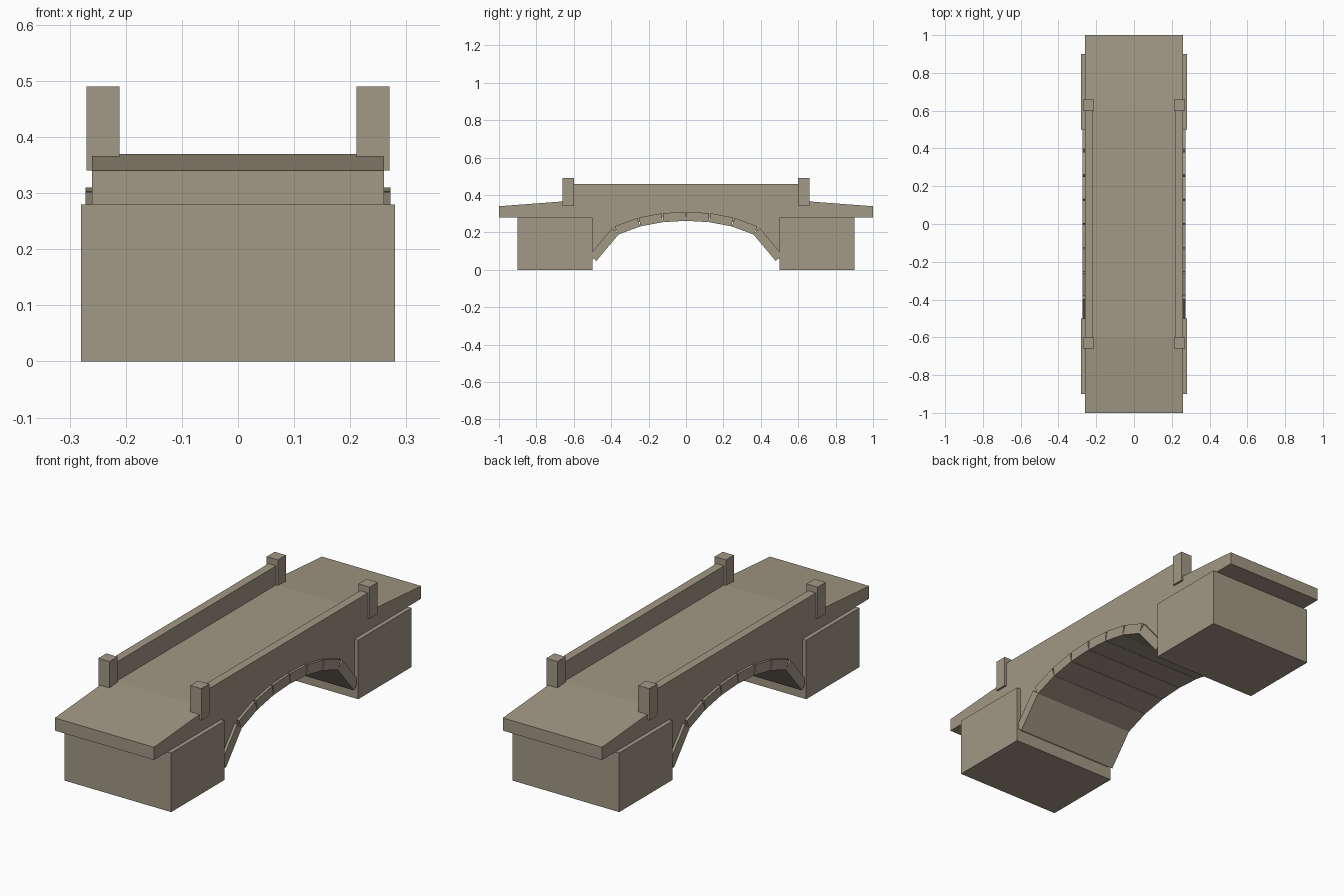
import bpy, bmesh, math
from mathutils import Matrix, Vector

cube = bpy.data.objects.get("Cube")
if cube:
    bpy.data.objects.remove(cube)

# Single weathered stone colour
stone = bpy.data.materials.new("stone")
stone.use_nodes = True
colour = (0.36, 0.315, 0.235, 1)
stone.diffuse_color = colour
stone.node_tree.nodes["Principled BSDF"].inputs["Base Color"].default_value = colour


def add_object(name, bm):
    bmesh.ops.recalc_face_normals(bm, faces=bm.faces)
    mesh = bpy.data.meshes.new(name)
    bm.to_mesh(mesh)
    bm.free()
    mesh.materials.append(stone)
    obj = bpy.data.objects.new(name, mesh)
    bpy.context.collection.objects.link(obj)
    return obj


def box(name, low, high):
    low, high = Vector(low), Vector(high)
    size = high - low
    bm = bmesh.new()
    bmesh.ops.create_cube(bm, size=1, matrix=Matrix.Translation((low + high) / 2)
                          @ Matrix.Diagonal((*size, 1)))
    return add_object(name, bm)


def extrude_profile(name, points, half_width):
    """Extrude a closed (y, z) outline across the width of the bridge."""
    bm = bmesh.new()
    face = bm.faces.new([bm.verts.new((-half_width, y, z)) for y, z in points])
    new = bmesh.ops.extrude_face_region(bm, geom=[face])["geom"]
    verts = [v for v in new if isinstance(v, bmesh.types.BMVert)]
    bmesh.ops.translate(bm, verts=verts, vec=(2 * half_width, 0, 0))
    return add_object(name, bm)


# Half-elliptical arch line with stones at even steps along the span
SPAN, SPRING, RISE, STONES = 0.5, 0.06, 0.226, 8
arch = []
for i in range(STONES + 1):
    y = -SPAN + 2 * SPAN * i / STONES
    arch.append((y, SPRING + RISE * math.sqrt(max(0, 1 - (y / SPAN) ** 2))))

# Deck with sloping approaches and the spandrel walls above the arch
outline = [(-1, 0.34), (-1, 0.28), (-SPAN, 0.28)] + arch
outline += [(SPAN, 0.28), (1, 0.28), (1, 0.34), (0.6, 0.37), (-0.6, 0.37)]
extrude_profile("deck", outline, 0.26)

# Full-width arch stones, each lined up with its chord
for i, (a, b) in enumerate(zip(arch, arch[1:])):
    a, b = Vector(a), Vector(b)
    mid, along = (a + b) / 2, (b - a) * 0.48
    out = Vector((-along.y, along.x)).normalized() * 0.024
    corners = [mid - along - out, mid + along - out,
               mid + along + out, mid - along + out]
    extrude_profile(f"arch_stone_{i + 1}", corners, 0.272)

# Abutments at both ends
for end, s in (("front", -1), ("back", 1)):
    ys = sorted((s * 0.5, s * 0.9))
    box(f"{end}_abutment", (-0.28, ys[0], 0), (0.28, ys[1], 0.28))

# Parapet walls and their end posts
for side, s in (("right", -1), ("left", 1)):
    xs = sorted((s * 0.22, s * 0.26))
    box(f"{side}_parapet", (xs[0], -0.6, 0.37), (xs[1], 0.6, 0.46))
    px = sorted((s * 0.211, s * 0.27))
    for end, t in (("front", -1), ("back", 1)):
        py = sorted((t * 0.6, t * 0.66))
        box(f"{side}_{end}_post", (px[0], py[0], 0.34), (px[1], py[1], 0.49))
